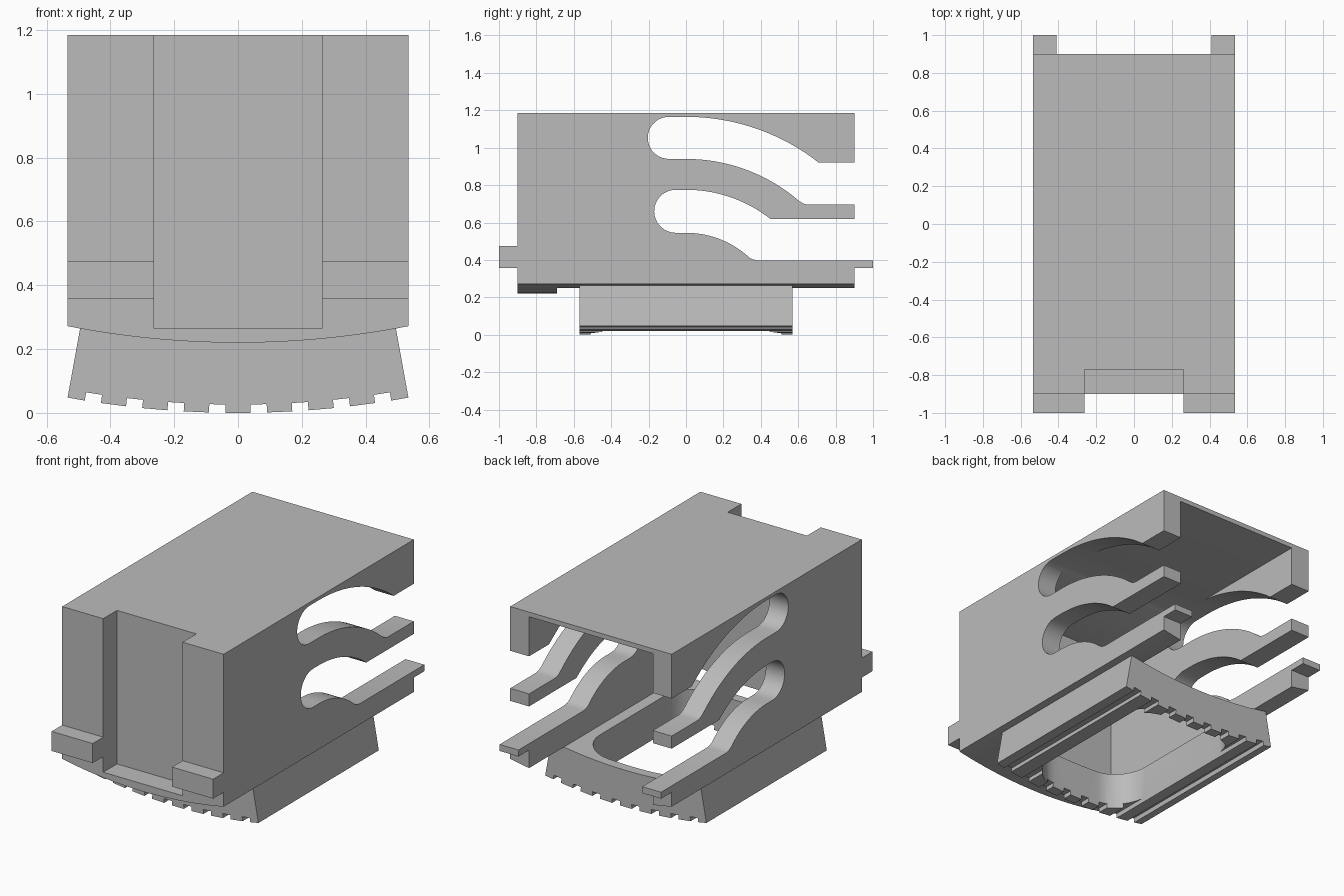
import bpy, bmesh
from math import sin, cos, pi, sqrt, radians

cube = bpy.data.objects.get("Cube")
if cube:
    bpy.data.objects.remove(cube, do_unlink=True)

grey = bpy.data.materials.new("plain_grey")
grey.use_nodes = True
GREY = (0.5, 0.5, 0.5, 1)
grey.diffuse_color = GREY
grey.node_tree.nodes["Principled BSDF"].inputs["Base Color"].default_value = GREY


def prism(name, pts, axis, lo, hi):
    """Extrude a 2D outline along one axis, from lo to hi."""
    place = {"x": lambda p, d: (d, p[0], p[1]),
             "y": lambda p, d: (p[0], d, p[1]),
             "z": lambda p, d: (p[0], p[1], d)}[axis]
    bm = bmesh.new()
    a = [bm.verts.new(place(p, lo)) for p in pts]
    b = [bm.verts.new(place(p, hi)) for p in pts]
    bm.faces.new(a)
    bm.faces.new(b)
    n = len(pts)
    for i in range(n):
        bm.faces.new((a[i], a[(i + 1) % n], b[(i + 1) % n], b[i]))
    bmesh.ops.recalc_face_normals(bm, faces=bm.faces)
    mesh = bpy.data.meshes.new(name)
    bm.to_mesh(mesh)
    bm.free()
    mesh.materials.append(grey)
    ob = bpy.data.objects.new(name, mesh)
    bpy.context.collection.objects.link(ob)
    return ob


def box(name, x0, x1, y0, y1, z0, z1):
    return prism(name, [(x0, y0), (x1, y0), (x1, y1), (x0, y1)], "z", z0, z1)


def activate(ob):
    bpy.ops.object.select_all(action="DESELECT")
    ob.select_set(True)
    bpy.context.view_layer.objects.active = ob


def cut(ob, cutter):
    cutter.hide_render = True
    mod = ob.modifiers.new("cut", "BOOLEAN")
    mod.operation = "DIFFERENCE"
    mod.solver = "EXACT"
    mod.object = cutter
    activate(ob)
    bpy.ops.object.modifier_apply(modifier=mod.name)
    bpy.data.objects.remove(cutter, do_unlink=True)


def arc(cx, cy, r, a0, a1, n):
    return [(cx + r * cos(a0 + (a1 - a0) * i / n), cy + r * sin(a0 + (a1 - a0) * i / n))
            for i in range(n + 1)]


# Dimensions shared by the parts; the underside curves about one centre
W, WALL, L, TOP = 0.535, 0.41, 0.9, 1.185
CENTRE, R_BODY, R_TEETH, EDGE = 3.0, 2.78, 3.0, 0.179


def polar(r, a):
    return (r * sin(a), CENTRE - r * cos(a))


# Body: block with a curved underside
under = [polar(R_BODY, EDGE * i / 10) for i in range(-10, 11)]
z_side = CENTRE - sqrt(R_BODY ** 2 - W ** 2)
body = prism("body", [(-W, TOP), (-W, z_side)] + under + [(W, z_side), (W, TOP)], "y", -L, L)
cut(body, box("cavity_cutter", -WALL, WALL, -0.69, 1.1, 0, TOP - 0.028))
cut(body, box("front_recess_cutter", -0.263, 0.263, -1.1, -0.77, 0.265, 1.4))


# Curved slots through both side walls, open at the back
def slot(name, centre_z, r_out, r_in, nose_y, out_end, in_end, fillet):
    mid, r = centre_z + (r_out + r_in) / 2, (r_out - r_in) / 2
    lower = [(y, centre_z + sqrt(r_in ** 2 - y * y))
             for y in [in_end * i / 16 for i in range(17)]]
    upper = [(y, centre_z + sqrt(r_out ** 2 - y * y))
             for y in [out_end * i / 18 for i in range(18, -1, -1)]]
    nose = arc(nose_y, mid, r, pi / 2, 3 * pi / 2, 18)
    pts = upper + nose + lower + fillet
    pts += [(1.1, fillet[-1][1]), (1.1, upper[0][1])]
    return prism(name, pts, "x", -1, 1)


cut(body, slot("upper_slot_cutter", 0.014, 1.151, 0.926, -0.092, 0.71, 0.6,
               [(0.617, 0.707), (0.635, 0.699), (0.655, 0.695)]))
cut(body, slot("lower_slot_cutter", 0.045, 0.73, 0.5, -0.055, 0.45, 0.34,
               [(0.36, 0.402), (0.385, 0.397)]))

# Base: flared foot with a toothed, curved underside
PITCH, HALF, DEPTH = 0.0435, 0.0085, 0.026
profile = [polar(R_TEETH, -EDGE)]
for i in range(-4, 4):
    c = (i + 0.5) * PITCH
    profile += [polar(R_TEETH, c - HALF), polar(R_TEETH - DEPTH, c - HALF),
                polar(R_TEETH - DEPTH, c + HALF), polar(R_TEETH, c + HALF)]
profile.append(polar(R_TEETH, EDGE))
base = prism("toothed_base", profile + under[::-1], "y", -0.57, 0.57)

# Rounded opening down through the base
HX, HY, HR = 0.35, 0.51, 0.19
opening = []
for k, (sx, sy) in enumerate([(1, 1), (-1, 1), (-1, -1), (1, -1)]):
    opening += arc(sx * (HX - HR), sy * (HY - HR), HR, k * pi / 2, (k + 1) * pi / 2, 10)
cut(base, prism("opening_cutter", opening, "z", -1, 1))

# Small tabs at the front and back of each wall
for side, s in (("left", 1), ("right", -1)):
    x0, x1 = sorted((s * 0.263, s * W))
    box("front_tab_" + side, x0, x1, -1, -L, 0.358, 0.475)
    x0, x1 = sorted((s * WALL, s * W))
    box("back_tab_" + side, x0, x1, L, 1, 0.358, 0.397)

for ob in (body, base):
    activate(ob)
    bpy.ops.object.shade_smooth_by_angle(angle=radians(25))
